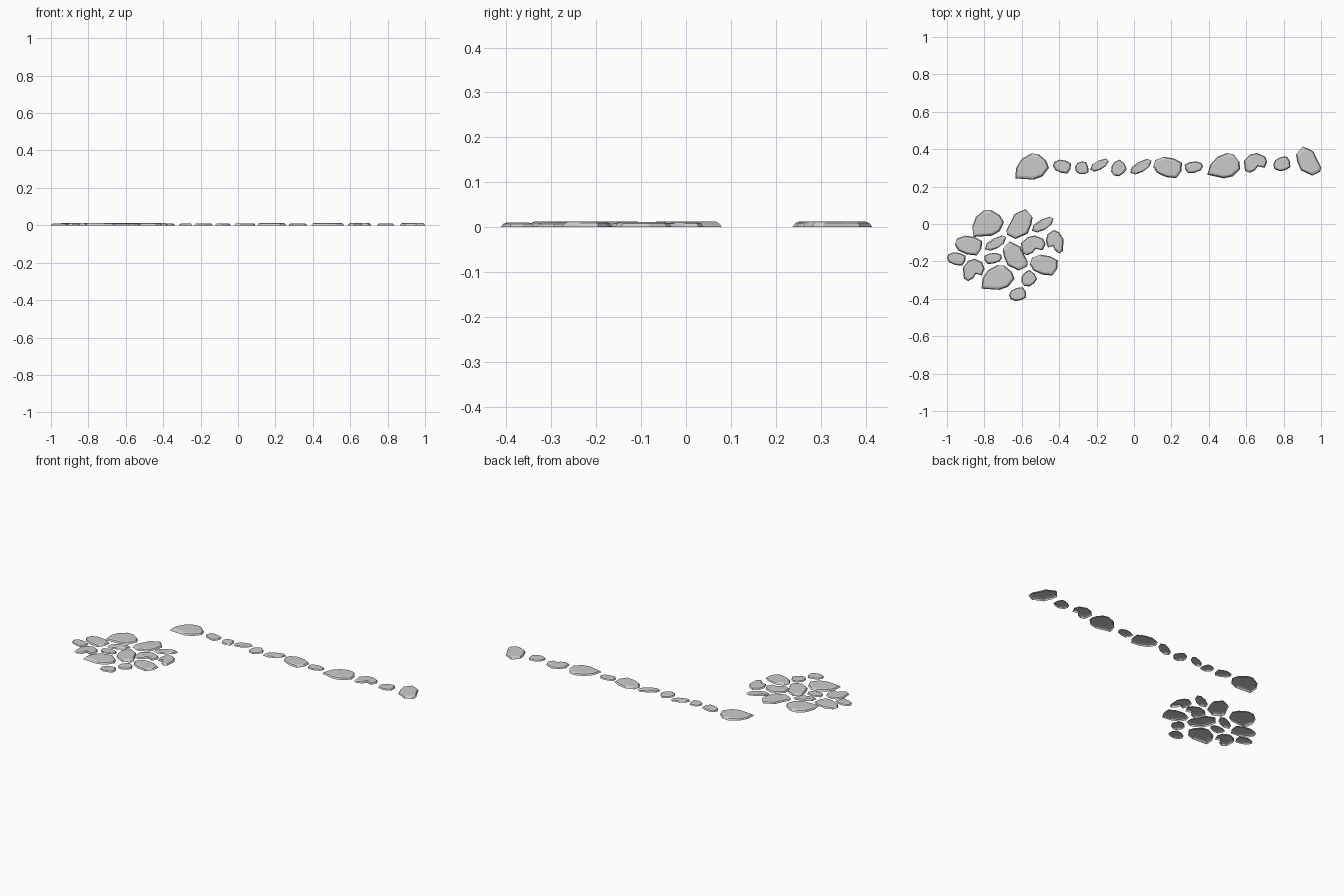
import bpy, bmesh
from math import radians
from mathutils import Matrix, Vector

if "Cube" in bpy.data.objects:
    bpy.data.objects.remove(bpy.data.objects["Cube"])

# Stone outlines, drawn in a -1..1 box
SHAPES = {
    "dome": [(-1, -.9), (-.95, -.1), (-.6, .6), (-.05, 1), (.4, .95), (.85, .45),
             (1, -.1), (.62, -.75), (.1, -1)],
    "oval": [(-1, .1), (-.85, .7), (-.25, 1), (.45, .85), (1, .45), (.95, -.35),
             (.6, -1), (-.1, -.9), (-.75, -.5)],
    "slant": [(-1, -.8), (-.85, -.05), (-.25, .55), (.6, 1), (1, .75), (.8, 0),
              (.2, -.65), (-.5, -1)],
    "bean": [(-.9, -.8), (-1, .2), (-.5, .8), (.1, 1), (.8, .65), (1, .1),
             (.75, -.5), (.2, -.35), (-.05, -.75), (-.5, -1)],
    "bent": [(-.45, 1), (-1, .45), (-.9, -.05), (-.6, -.65), (.3, -1), (.95, -.72),
             (1, -.4), (.6, .25), (.4, .65)],
}

# shape, centre x, centre y, half width, half depth, turn in degrees, mirror
ROW = [
    ("dome", -.545, .307, .09, .07, 0, 1), ("oval", -.385, .307, .048, .037, 0, 1),
    ("oval", -.28, .30, .036, .034, 30, 1), ("slant", -.185, .315, .05, .035, -10, 1),
    ("oval", -.08, .30, .042, .045, 60, 1), ("slant", .037, .307, .057, .042, 0, 1),
    ("oval", .18, .302, .077, .057, 0, 1), ("oval", .32, .303, .049, .032, 0, -1),
    ("dome", .48, .312, .088, .068, -10, 1), ("bean", .65, .327, .063, .053, 0, 1),
    ("oval", .79, .322, .046, .04, 180, -1), ("bent", .933, .337, .067, .078, 0, 1),
]
PATCH = [
    ("dome", -.78, .003, .085, .072, 10, 1), ("bent", -.612, 0, .07, .08, 0, -1),
    ("slant", -.488, -.003, .058, .042, 0, 1), ("oval", -.885, -.115, .073, .053, 0, 1),
    ("slant", -.74, -.102, .057, .041, 0, 1), ("bean", -.538, -.114, .066, .053, 0, 1),
    ("bean", -.424, -.095, .048, .063, 0, -1), ("oval", -.95, -.187, .05, .036, 0, 1),
    ("oval", -.753, -.184, .048, .03, 0, -1), ("bent", -.635, -.171, .067, .078, 0, 1),
    ("oval", -.482, -.22, .075, .056, 0, 1), ("bean", -.857, -.245, .058, .06, 0, 1),
    ("dome", -.727, -.286, .088, .066, 0, 1), ("oval", -.56, -.29, .042, .044, 60, 1),
    ("oval", -.622, -.375, .046, .037, 180, -1),
]


def stone(name, shape, cx, cy, hw, hd, turn, mirror):
    # Turn the outline, then fit it to the box
    rot = Matrix.Rotation(radians(turn), 2)
    pts = [rot @ Vector((x * mirror, y)) for x, y in SHAPES[shape]]
    xs, ys = [p.x for p in pts], [p.y for p in pts]
    fit = lambda v, vs: (2 * v - min(vs) - max(vs)) / (max(vs) - min(vs))
    pts = [(fit(p.x, xs), fit(p.y, ys)) for p in pts]

    # Chamfered shell with an open underside
    size = (hw + hd) / 2
    height = min(.013, .0065 + .085 * size)
    inset = .007 + .12 * size
    bm = bmesh.new()
    rings = [[bm.verts.new((cx + x * (hw - inset * k), cy + y * (hd - inset * k), height * z))
              for x, y in pts] for k, z in ((0, 0), (.4, .72), (1, 1))]
    n = len(pts)
    for lo, hi in zip(rings, rings[1:]):
        for i in range(n):
            j = (i + 1) % n
            bm.faces.new((lo[i], lo[j], hi[j], hi[i]))
    top = bm.faces.new(rings[-1])
    bmesh.ops.recalc_face_normals(bm, faces=bm.faces)
    top.normal_update()
    if top.normal.z < 0:
        bmesh.ops.reverse_faces(bm, faces=bm.faces)
    mesh = bpy.data.meshes.new(name)
    bm.to_mesh(mesh)
    bm.free()
    bpy.context.collection.objects.link(bpy.data.objects.new(name, mesh))


# Path of stepping stones and the paved patch
for group, stones in (("row_stone", ROW), ("patch_stone", PATCH)):
    for i, s in enumerate(stones, 1):
        stone(f"{group}_{i:02d}", *s)
